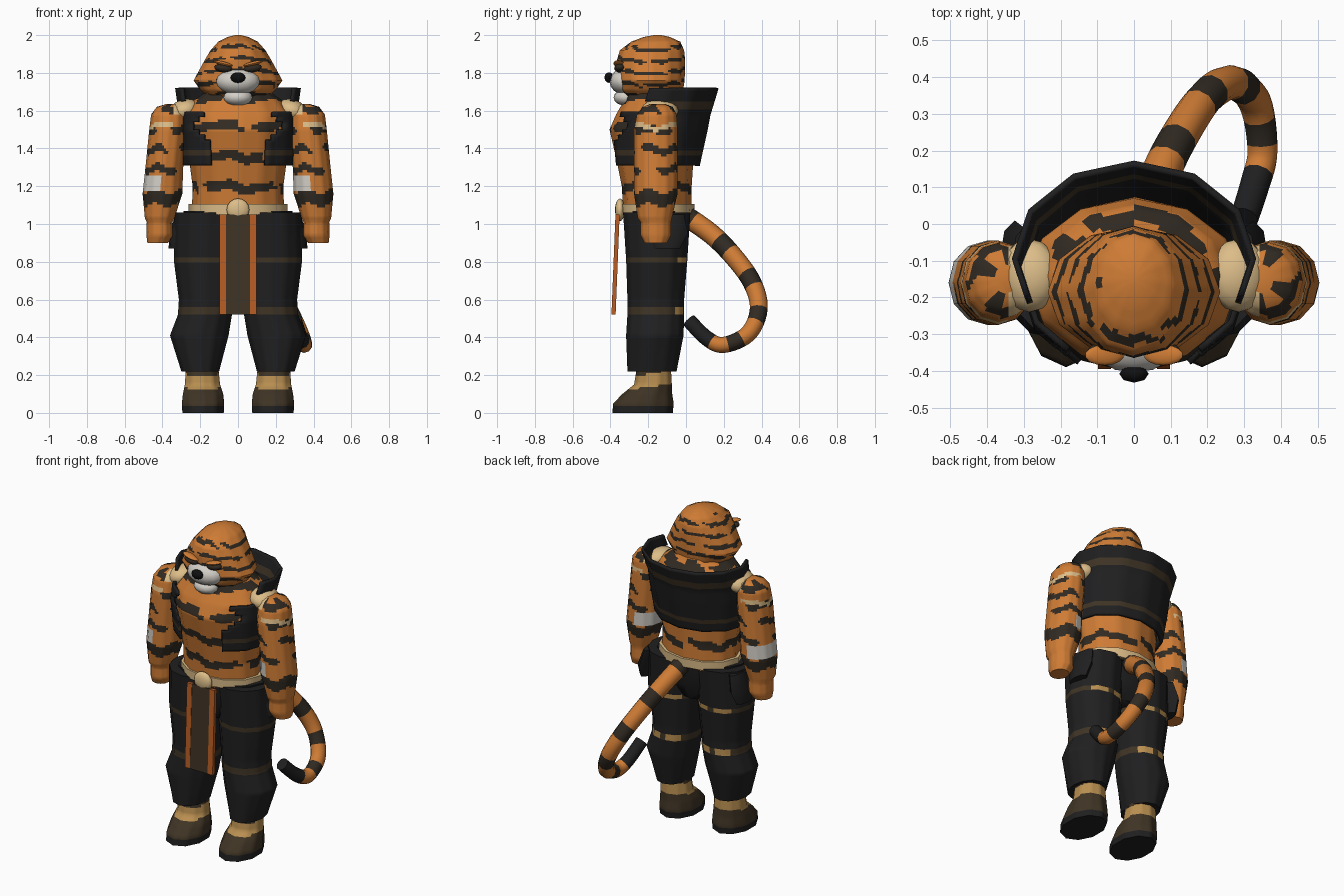
import bpy, bmesh, math
from mathutils import Vector, Euler
from mathutils.geometry import interpolate_bezier

if "Cube" in bpy.data.objects:
    bpy.data.objects.remove(bpy.data.objects["Cube"], do_unlink=True)

PALETTE = {
    "orange": (.62, .2, .035), "stripe": (.03, .023, .016), "black": (.014, .014, .015),
    "brown": (.05, .034, .018), "cream": (.72, .51, .25), "gold": (.48, .27, .08),
    "white": (.65, .62, .57), "rust": (.48, .11, .018), "nose black": (.005, .005, .005)}
MATS = {}
for label, rgb in PALETTE.items():
    m = bpy.data.materials.new(label)
    m.use_nodes = True
    m.diffuse_color = (*rgb, 1)
    m.node_tree.nodes["Principled BSDF"].inputs["Base Color"].default_value = (*rgb, 1)
    MATS[label] = m
KEYS = list(PALETTE)


def finish(name, bm, angle=50):
    """Turn a bmesh into a smooth shaded object carrying only the colours it uses."""
    bmesh.ops.recalc_face_normals(bm, faces=bm.faces)
    used = sorted({f.material_index for f in bm.faces})
    for f in bm.faces:
        f.material_index = used.index(f.material_index)
    me = bpy.data.meshes.new(name)
    bm.to_mesh(me)
    bm.free()
    for i in used:
        me.materials.append(MATS[KEYS[i]])
    me.shade_smooth()
    me.set_sharp_from_angle(angle=math.radians(angle))
    ob = bpy.data.objects.new(name, me)
    bpy.context.collection.objects.link(ob)
    return ob


def skin(name, rings, paint, caps=True):
    """Join rings of points; paint(centre, angle, row) names the colour, None leaves a hole."""
    bm = bmesh.new()
    rows = [[bm.verts.new(p) for p in ring] for ring in rings]
    n = len(rows[0])
    for i, (low, high) in enumerate(zip(rows, rows[1:])):
        for j in range(n):
            k = (j + 1) % n
            quad = (low[j], low[k], high[k], high[j])
            centre = sum((v.co for v in quad), Vector()) / 4
            key = paint(centre, math.tau * (j + .5) / n - math.pi, i)
            if key:
                bm.faces.new(quad).material_index = KEYS.index(key)
    if caps:
        for i in (0, -1):
            centre = sum((v.co for v in rows[i]), Vector()) / n
            key = paint(centre, 0, i % len(rows))
            bm.faces.new(rows[i]).material_index = KEYS.index(key)
    loose = [v for v in bm.verts if not v.link_faces]
    bmesh.ops.delete(bm, geom=loose, context="VERTS")
    return finish(name, bm)


def loft(name, sections, paint, side=1, corners=12, split=4, step=.014, caps=True):
    """Stack faceted ellipses (z, cx, cy, rx, ry); angle 0 faces front."""
    rings = []

    def ring(s):
        z, cx, cy, rx, ry = s
        pts = [Vector((side * cx - rx * math.sin(math.tau * c / corners),
                       cy + ry * math.cos(math.tau * c / corners), z)) for c in range(corners)]
        return [p.lerp(q, t / split) for p, q in zip(pts, pts[1:] + pts[:1]) for t in range(split)]

    for a, b in zip(sections, sections[1:]):
        n = max(1, round((b[0] - a[0]) / step))
        rings += [ring([u + (v - u) * t / n for u, v in zip(a, b)]) for t in range(n)]
    rings.append(ring(sections[-1]))
    return skin(name, rings, paint, caps)


def ball(name, loc, size, key, tilt=(0, 0, 0), u=14, v=8):
    bm = bmesh.new()
    bmesh.ops.create_uvsphere(bm, u_segments=u, v_segments=v, radius=1)
    for p in bm.verts:
        p.co = Euler(tilt).to_matrix() @ (p.co * Vector(size)) + Vector(loc)
    for f in bm.faces:
        f.material_index = KEYS.index(key)
    return finish(name, bm)


def box(name, loc, size, key, tilt=0):
    bm = bmesh.new()
    bmesh.ops.create_cube(bm, size=1)
    for p in bm.verts:
        p.co = Euler((tilt, 0, 0)).to_matrix() @ (p.co * Vector(size)) + Vector(loc)
    for f in bm.faces:
        f.material_index = KEYS.index(key)
    return finish(name, bm, 30)


def banded(z, start, period, width):
    return (z - start) % period < width


# Torso with broad wavy stripes
def torso_paint(c, a, i):
    wave = .012 * math.sin(5 * a) + .006 * math.sin(11 * a)
    gap = math.sin(3 * a + 9 * c.z) > .93
    return "stripe" if banded(c.z + wave, 1.17, .16, .05) and not gap else "orange"

loft("torso", [(1.04, 0, -.15, .245, .18), (1.2, 0, -.155, .24, .185), (1.35, 0, -.165, .26, .205),
               (1.5, 0, -.165, .28, .24), (1.58, 0, -.15, .29, .22), (1.65, 0, -.14, .24, .19),
               (1.7, 0, -.16, .17, .16), (1.76, 0, -.17, .13, .13)], torso_paint)


# Head with thin stripes, muzzle and brows
def head_paint(c, a, i):
    wave = .012 * math.cos(2 * a) + .004 * math.sin(9 * a)
    gap = math.sin(4 * a + 45 * c.z) > .88 or c.z > 1.975
    return "stripe" if banded(c.z - wave, 1.735, .062, .021) and not gap else "orange"

loft("head", [(1.66, 0, -.18, .14, .13), (1.71, 0, -.185, .2, .17), (1.76, 0, -.185, .235, .178),
              (1.87, 0, -.185, .175, .18), (1.92, 0, -.18, .145, .17), (1.965, 0, -.16, .105, .13),
              (1.99, 0, -.155, .055, .07), (2, 0, -.15, .015, .02)], head_paint, step=.009)
ball("muzzle", (0, -.325, 1.755), (.118, .08, .07), "white")
ball("chin", (0, -.315, 1.67), (.078, .068, .045), "white")
ball("nose", (0, -.408, 1.775), (.04, .024, .028), "nose black", u=8, v=6)
for side, word in ((1, "left"), (-1, "right")):
    ball(word + "_eye", (side * .078, -.35, 1.825), (.05, .03, .022), "stripe", (0, -side * .15, 0))
    ball(word + "_brow", (side * .08, -.357, 1.85), (.055, .028, .011), "orange", (0, -side * .25, 0))


# Open vest with a flared collar at the back
def vest_paint(c, a, i):
    edge = .13 + max(0, .11 - abs(c.z - 1.52))
    if c.y < -.15 and abs(c.x) < edge or c.z > 1.59 and c.y < -.2:
        return None
    return "brown" if 1.36 < c.z < 1.395 or 1.61 < c.z < 1.645 else "black"

vest = loft("vest", [(1.31, 0, -.165, .285, .23), (1.5, 0, -.155, .305, .262), (1.58, 0, -.14, .305, .262),
                     (1.72, 0, -.095, .325, .26)], vest_paint, caps=False)
solid = vest.modifiers.new("thickness", "SOLIDIFY")
solid.thickness = .016
solid.offset = 0


# Arms, shoulder fur and tufts
def arm_paint(c, a, i):
    inner = abs(c.x) < .345
    if c.z > 1.585 and inner:
        return "cream"
    if not inner and abs(c.z - 1.5 - .3 * abs(c.y + .16)) < .013:
        return "cream"
    if 1.175 < c.z < 1.26 and a < 0 and abs(a) > .1:
        return "white"
    wave = .012 * math.sin(4 * a)
    if c.z < 1.05:
        return "orange"
    if 1.1 < c.z + wave < 1.175:
        return "stripe"
    gap = math.sin(2 * a + 14 * c.z) > .6
    return "stripe" if c.z > 1.26 and banded(c.z + wave, 1.27, .105, .04) and not gap else "orange"


# Trousers with bands that turn gold at the back
def leg_paint(c, a, i):
    if banded(c.z, .525, .265, .035) and .5 < c.z < .9:
        return "gold" if 2.3 < abs(a) < 2.95 else "brown"
    return "black"


def foot_paint(c, a, i):
    if c.z < .035:
        return "black"
    return "gold" if .13 < c.z + .015 * math.cos(a) - .01 < .2 else "brown"


for side, word in ((1, "left"), (-1, "right")):
    loft(word + "_arm", [(.9, .425, -.16, .055, .06), (.94, .415, -.16, .07, .08), (1.01, .415, -.16, .068, .08),
                         (1.03, .415, -.165, .078, .09), (1.16, .4, -.16, .105, .115), (1.3, .39, -.16, .1, .115),
                         (1.5, .37, -.16, .1, .115), (1.58, .365, -.155, .095, .105),
                         (1.62, .36, -.15, .07, .08), (1.635, .35, -.15, .03, .04)], arm_paint, side)
    ball(word + "_shoulder_fur", (side * .285, -.14, 1.6), (.085, .1, .06), "cream", (0, side * .3, 0))
    bm = bmesh.new()
    bmesh.ops.create_cone(bm, segments=4, radius1=.045, radius2=0, depth=.13, cap_ends=True)
    turn = Vector((side * .08, -.04, -.1)).to_track_quat("Z", "Y")
    for v in bm.verts:
        v.co = turn @ v.co + Vector((side * .425, -.19, 1.535))
    for f in bm.faces:
        f.material_index = KEYS.index("cream" if f.calc_center_median().y < -.2 else "stripe")
    finish(word + "_arm_tuft", bm, 20)

    loft(word + "_trouser_leg", [(.22, .2, -.18, .1, .13), (.41, .205, -.165, .155, .152), (.52, .175, -.16, .143, .15),
                                 (.6, .17, -.16, .143, .15), (.81, .173, -.155, .167, .162),
                                 (1.06, .165, -.155, .17, .178)], leg_paint, side)
    loft(word + "_hip_flap", [(.87, .335, -.1, .032, .07), (.95, .325, -.09, .04, .1), (1.05, .3, -.09, .03, .08)],
         lambda c, a, i: "black", side, corners=8, split=1, step=.1)
    loft(word + "_foot", [(0, .185, -.23, .115, .16), (.05, .185, -.225, .118, .16), (.1, .185, -.205, .112, .132),
                          (.15, .188, -.175, .098, .1), (.24, .19, -.17, .09, .09)], foot_paint, side, corners=10)

# Pelvis, belt, buckle and hanging cloth
loft("pelvis", [(.82, 0, -.155, .12, .12), (.92, 0, -.155, .27, .165), (1.07, 0, -.155, .29, .17)],
     lambda c, a, i: "black", step=.2, split=1)
loft("belt", [(1.05, 0, -.15, .262, .192), (1.105, 0, -.15, .262, .195)],
     lambda c, a, i: "cream", step=.1, split=1)
ball("buckle", (0, -.35, 1.075), (.062, .026, .06), "cream")
box("cloth_panel", (0, -.375, .785), (.13, .014, .53), "brown", -.04)
for side, word in ((1, "left"), (-1, "right")):
    box(word + "_cloth_trim", (side * .08, -.373, .785), (.035, .022, .53), "rust", -.04)

# Curled tail swept along a smooth path
path = [Vector(p) for p in ((.02, -.03, 1.06), (.07, .13, .95), (.13, .25, .83), (.2, .35, .69), (.27, .385, .55),
                            (.33, .33, .42), (.35, .2, .36), (.33, .11, .395), (.3, .015, .49))]
line = []
for i in range(len(path) - 1):
    p, q = path[i], path[i + 1]
    before, after = path[max(i - 1, 0)], path[min(i + 2, len(path) - 1)]
    line += interpolate_bezier(p, p + (q - before) / 6, q - (after - p) / 6, q, 7)[:-1]
line.append(path[-1])
rings = []
for i, p in enumerate(line):
    along = (line[min(i + 1, len(line) - 1)] - line[max(i - 1, 0)]).normalized()
    out = along.cross(Vector((1, 0, 0))).normalized()
    up = along.cross(out)
    r = .056 - .018 * i / len(line)
    rings.append([p + r * (out * math.cos(math.tau * k / 10) + up * math.sin(math.tau * k / 10)) for k in range(10)])
skin("tail", rings, lambda c, a, i: "black" if i > 39 else "stripe" if i % 8 < 3 else "orange")
